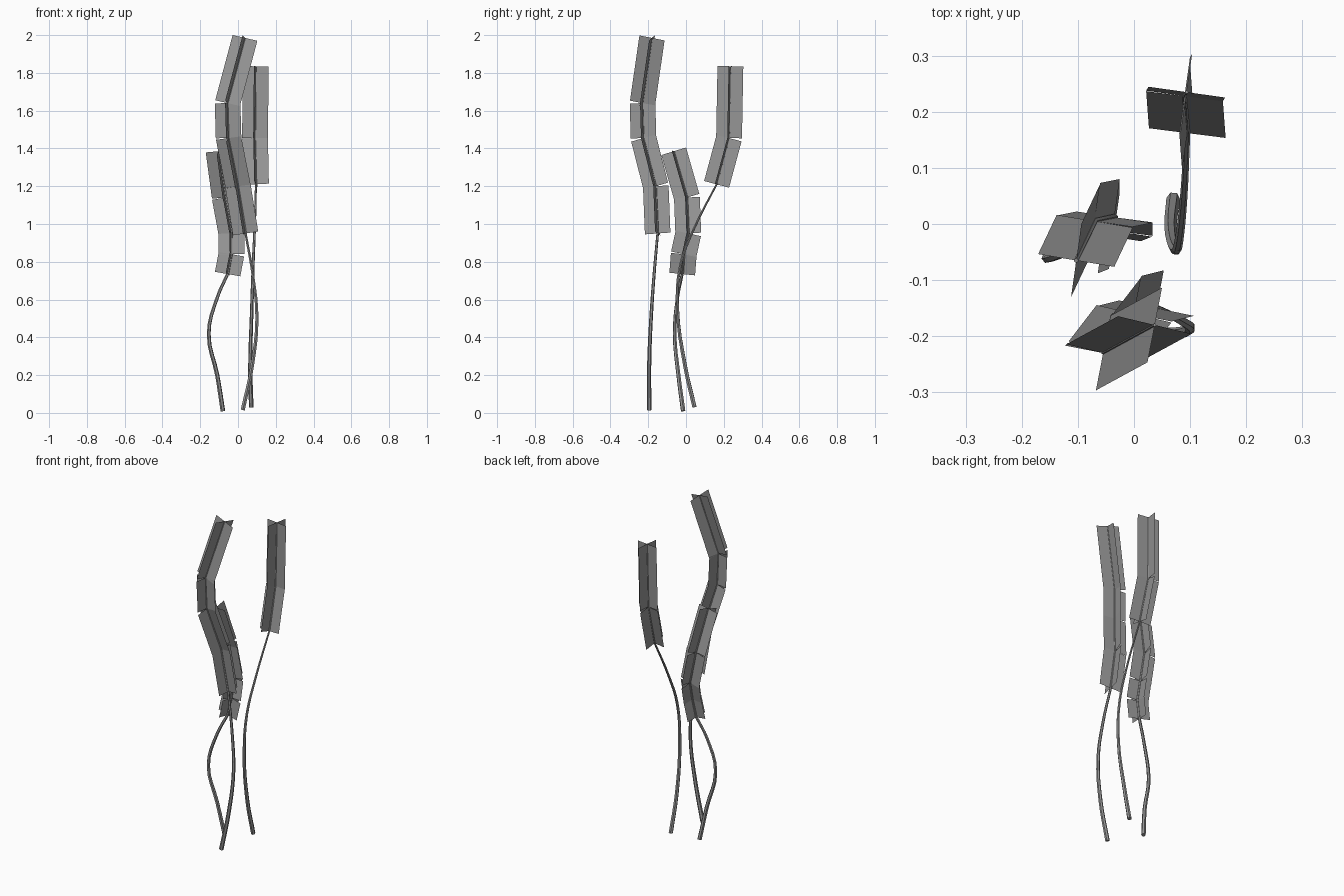
import bpy
import bmesh
from math import radians, cos, sin
from mathutils import Vector

cube = bpy.data.objects.get("Cube")
if cube:
    bpy.data.objects.remove(cube, do_unlink=True)


def make_material(name, colour):
    mat = bpy.data.materials.new(name)
    mat.use_nodes = True
    mat.diffuse_color = colour
    shader = mat.node_tree.nodes["Principled BSDF"]
    shader.inputs["Base Color"].default_value = colour
    shader.inputs["Roughness"].default_value = 0.8
    return mat


grey = make_material("plain grey", (0.3, 0.3, 0.3, 1))
BLADE_WIDTH = 0.138


def stem_radius(height):
    """Thick at the foot, thinning quickly towards the tip."""
    return max(0.003, 0.0125 - 0.006 * height)


def make_stem(name, points, first_blade):
    """Tapered tube: curved below the leaves, straight between leaf joints."""
    curve = bpy.data.curves.new(name, 'CURVE')
    curve.dimensions = '3D'
    curve.bevel_depth = 1.0
    curve.bevel_resolution = 1
    curve.resolution_u = 4
    curve.use_fill_caps = True
    spline = curve.splines.new('BEZIER')
    spline.bezier_points.add(len(points) - 1)
    for i, (knot, point) in enumerate(zip(spline.bezier_points, points)):
        knot.co = point
        knot.radius = stem_radius(point[2])
        kind = 'VECTOR' if i >= first_blade else 'AUTO'
        knot.handle_left_type = knot.handle_right_type = kind
    stem = bpy.data.objects.new(name, curve)
    bpy.context.collection.objects.link(stem)
    bpy.ops.object.select_all(action='DESELECT')
    stem.select_set(True)
    bpy.context.view_layer.objects.active = stem
    bpy.ops.object.convert(target='MESH')
    stem = bpy.context.object
    stem.data.materials.clear()
    stem.data.materials.append(grey)
    bpy.ops.object.shade_smooth_by_angle(angle=radians(40))


def make_blades(name, joints, turn):
    """Two crossed flat leaves along every straight piece of the stem."""
    bm = bmesh.new()
    side = Vector((cos(radians(turn)), sin(radians(turn)), 0))
    for low, high in zip(joints, joints[1:]):
        low, high = Vector(low), Vector(high)
        axis = (high - low).normalized()
        across = (side - axis * side.dot(axis)).normalized()
        for direction in (across, axis.cross(across)):
            half = direction * BLADE_WIDTH / 2
            corners = (low - half, low + half, high + half, high - half)
            bm.faces.new([bm.verts.new(c) for c in corners])
    mesh = bpy.data.meshes.new(name)
    bm.to_mesh(mesh)
    bm.free()
    mesh.materials.append(grey)
    blades = bpy.data.objects.new(name, mesh)
    bpy.context.collection.objects.link(blades)


# Each plant: stalk points from the ground up, then the leaf joints
plants = {
    "front_reed": (
        [(0.025, -0.195, 0.015), (0.075, -0.195, 0.25),
         (0.1, -0.185, 0.5), (0.08, -0.17, 0.72)],
        [(0.04, -0.15, 0.95), (0, -0.16, 1.2), (-0.05, -0.225, 1.455),
         (-0.055, -0.23, 1.64), (0.037, -0.18, 1.985)], -11),
    "middle_reed": (
        [(-0.08, -0.015, 0.01), (-0.11, -0.04, 0.2), (-0.155, -0.06, 0.42),
         (-0.11, -0.045, 0.61)],
        [(-0.055, -0.02, 0.735), (-0.035, -0.012, 0.84), (-0.035, 0.012, 0.95),
         (-0.07, 0.005, 1.14), (-0.103, -0.065, 1.385)], -8),
    "back_reed": (
        [(0.07, 0.045, 0.03), (0.065, -0.005, 0.25),
         (0.073, -0.045, 0.55), (0.08, -0.03, 0.78), (0.088, 0.04, 0.97)],
        [(0.095, 0.162, 1.21), (0.09, 0.228, 1.455),
         (0.094, 0.235, 1.835)], -8),
}

for plant, (stalk, joints, turn) in plants.items():
    make_stem(plant + "_stem", stalk + joints, len(stalk))
    make_blades(plant + "_leaves", joints, turn)
